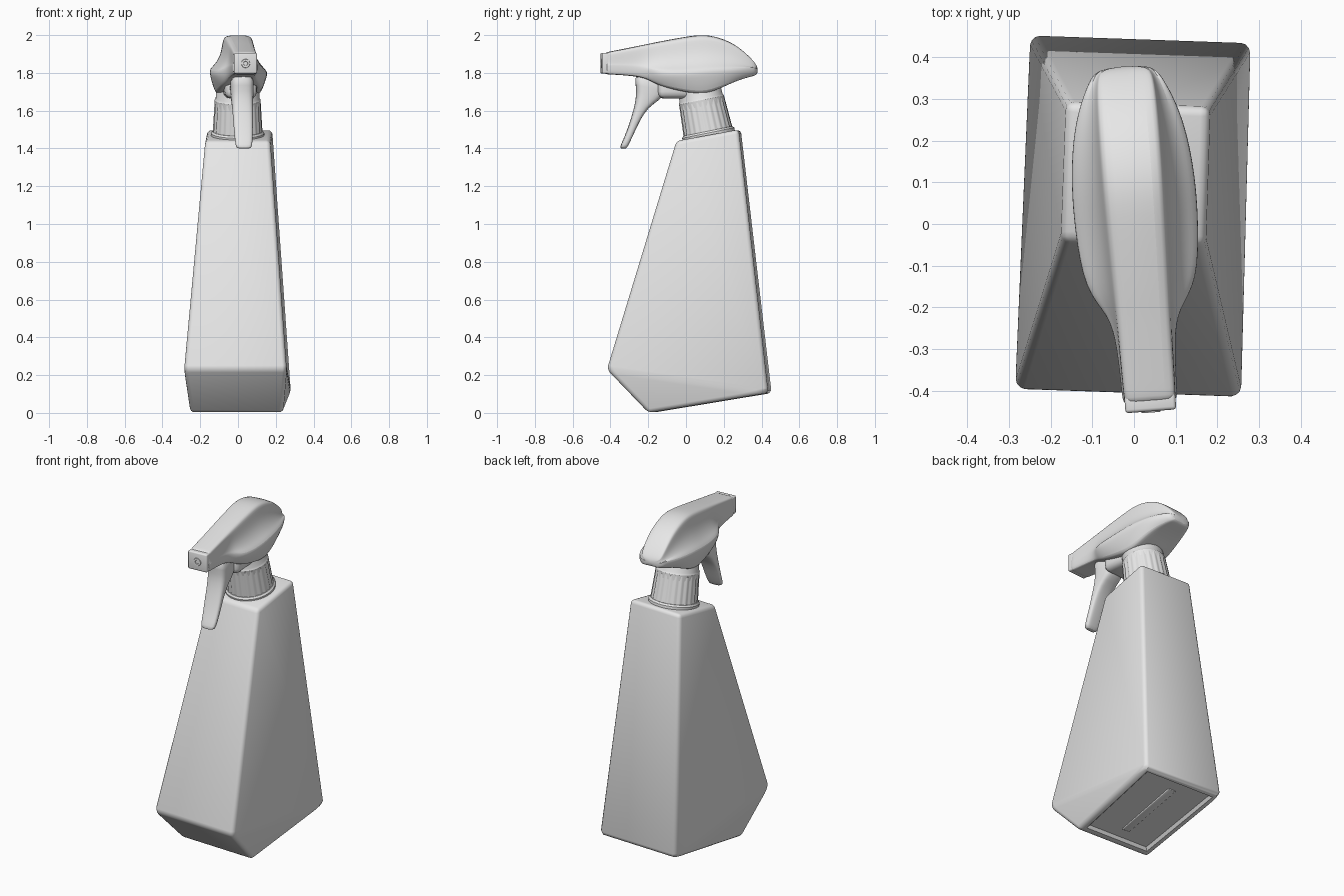
import bpy, bmesh
from math import sin, cos, pi, radians
from mathutils import Vector

cube = bpy.data.objects.get("Cube")
if cube:
    bpy.data.objects.remove(cube, do_unlink=True)

# One plain grey plastic
GREY = (0.8, 0.8, 0.8, 1)
plastic = bpy.data.materials.new("grey_plastic")
plastic.use_nodes = True
plastic.diffuse_color = GREY
plastic.node_tree.nodes["Principled BSDF"].inputs["Base Color"].default_value = GREY

HEAD_YAW = radians(4.4)


def finish(name, bm, loc=(0, 0, 0), rot=(0, 0, 0), subsurf=0, angle=35):
    bmesh.ops.recalc_face_normals(bm, faces=bm.faces)
    me = bpy.data.meshes.new(name)
    bm.to_mesh(me)
    bm.free()
    ob = bpy.data.objects.new(name, me)
    bpy.context.collection.objects.link(ob)
    ob.location, ob.rotation_euler = loc, rot
    me.materials.append(plastic)
    if subsurf:
        mod = ob.modifiers.new("smooth", 'SUBSURF')
        mod.levels = mod.render_levels = subsurf
    bpy.ops.object.select_all(action='DESELECT')
    ob.select_set(True)
    bpy.context.view_layer.objects.active = ob
    bpy.ops.object.shade_smooth_by_angle(angle=radians(angle))
    return ob


def loft(rings):
    """Skin closed rings of equal length and cap both ends."""
    bm = bmesh.new()
    rows = [[bm.verts.new(p) for p in ring] for ring in rings]
    n = len(rows[0])
    for a, b in zip(rows, rows[1:]):
        for i in range(n):
            j = (i + 1) % n
            bm.faces.new((a[i], a[j], b[j], b[i]))
    bm.faces.new(rows[0])
    bm.faces.new(rows[-1])
    return bm


def block(name, size, centre, bevel, **kw):
    bm = bmesh.new()
    bmesh.ops.create_cube(bm, size=1)
    for v in bm.verts:
        v.co = Vector(a * b for a, b in zip(v.co, size)) + Vector(centre)
    bmesh.ops.bevel(bm, geom=bm.edges[:], offset=bevel, segments=3,
                    profile=0.5, affect='EDGES')
    return finish(name, bm, **kw)


# Bottle: five-sided profile, (y, z, half width)
profile = [(-0.19, 0.0, 0.245), (0.445, 0.105, 0.265), (0.285, 1.5, 0.172),
           (-0.045, 1.44, 0.172), (-0.41, 0.23, 0.272)]
bm = bmesh.new()
sides = [[bm.verts.new((s * w, y, z)) for y, z, w in profile] for s in (-1, 1)]
for i in range(5):
    j = (i + 1) % 5
    bm.faces.new((sides[0][i], sides[0][j], sides[1][j], sides[1][i]))
for a, b, c, d, e in sides:
    bm.faces.new((b, c, d, e))
    bm.faces.new((a, b, e))
bmesh.ops.recalc_face_normals(bm, faces=bm.faces)
bmesh.ops.bevel(bm, geom=bm.edges[:], offset=0.022, segments=3,
                profile=0.5, affect='EDGES')
bm.normal_update()
# Recessed base with a mould ridge
base = max((f for f in bm.faces if f.normal.z < -0.9), key=lambda f: f.calc_area())
bmesh.ops.inset_region(bm, faces=[base], thickness=0.02)
bmesh.ops.inset_region(bm, faces=[base], thickness=0.02, depth=-0.015)
YAW = radians(-2)
finish("bottle", bm, rot=(0, 0, YAW))
block("base_ridge", (0.05, 0.42, 0.012), (0, 0, 0), 0.004,
      loc=(0, 0.127, 0.068), rot=(radians(9.4), 0, YAW))


# Screw cap: ribbed, tapered, leaning forward
def circle(r, z, n=96, rib=0.0):
    return [((r - rib * (i % 4 > 1)) * cos(2 * pi * i / n),
             (r - rib * (i % 4 > 1)) * sin(2 * pi * i / n), z) for i in range(n)]


cap_place = dict(loc=(-0.002, 0.12, 1.47), rot=(radians(11.5), 0, 0))
finish("cap_ribs", loft([circle(0.133, 0.0, rib=0.004), circle(0.129, 0.06, rib=0.004),
                         circle(0.122, 0.18, rib=0.004)]), **cap_place)
finish("cap_flange", loft([circle(0.138, -0.02), circle(0.141, 0.0),
                           circle(0.141, 0.012), circle(0.133, 0.022)]), **cap_place)
finish("neck_collar", loft([circle(0.119, 0.15), circle(0.122, 0.19), circle(0.116, 0.2),
                            circle(0.112, 0.3)]), **cap_place)

# Spray head: (y, top, top half width, skirt z, skirt half width, bottom, bottom half width)
stations = [
    (-0.43, 1.908, 0.060, 1.825, 0.064, 1.793, 0.060),
    (-0.42, 1.910, 0.062, 1.825, 0.066, 1.793, 0.062),
    (-0.28, 1.938, 0.064, 1.82, 0.069, 1.785, 0.064),
    (-0.21, 1.952, 0.066, 1.81, 0.085, 1.77, 0.075),
    (-0.15, 1.965, 0.068, 1.79, 0.138, 1.73, 0.105),
    (0.00, 1.993, 0.072, 1.79, 0.150, 1.695, 0.120),
    (0.10, 2.006, 0.074, 1.80, 0.150, 1.685, 0.122),
    (0.20, 1.982, 0.074, 1.805, 0.140, 1.73, 0.115),
    (0.28, 1.938, 0.072, 1.81, 0.120, 1.765, 0.095),
    (0.35, 1.872, 0.068, 1.815, 0.088, 1.782, 0.070),
    (0.38, 1.830, 0.055, 1.812, 0.064, 1.792, 0.050)]


def head_ring(y, top, tw, sz, sw, bot, bw):
    h, d = top - sz, sw - tw
    half = [(tw - 0.008, top), (tw, top - 0.1 * h), (tw + 0.15 * d, top - 0.5 * h),
            (tw + 0.6 * d, sz + 0.22 * h), (sw, sz + 0.02), (sw, sz - 0.01),
            (bw, bot), (bw - 0.015, bot)]
    return ([(x, y, z) for x, z in half] + [(-x, y, z) for x, z in reversed(half)])


head_place = dict(loc=(0.006, 0, 0), rot=(0, 0, HEAD_YAW))
finish("spray_head", loft([head_ring(*s) for s in stations]), subsurf=2, angle=50, **head_place)

# Nozzle plate with a round outlet
block("nozzle", (0.122, 0.05, 0.108), (0, -0.425, 1.851), 0.008, **head_place)
finish("nozzle_outlet", loft([[(x, -0.449 - d, 1.85 + y) for x, y, _ in circle(r, 0, 24)]
                              for r, d in ((0.024, 0), (0.022, 0.004), (0.012, 0.004),
                                           (0.010, 0.0))]), **head_place)

# Trigger housing between skirt and collar
block("trigger_housing", (0.17, 0.2, 0.12), (0, -0.055, 1.725), 0.035, **head_place)

# Trigger: (front y, back y, front z, back z, half width)
lever = [(-0.280, -0.10, 1.81, 1.78, 0.064), (-0.266, -0.10, 1.73, 1.70, 0.062),
         (-0.264, -0.14, 1.68, 1.655, 0.060), (-0.274, -0.20, 1.62, 1.62, 0.056),
         (-0.294, -0.248, 1.55, 1.545, 0.053), (-0.322, -0.283, 1.47, 1.465, 0.049),
         (-0.348, -0.31, 1.415, 1.41, 0.045), (-0.350, -0.318, 1.398, 1.398, 0.036)]


def lever_ring(yf, yb, zf, zb, w):
    ring = []
    for i in range(16):
        c, s = cos(2 * pi * i / 16), sin(2 * pi * i / 16)
        # squared-off oval
        c, s = (abs(v) ** 0.6 * (1 if v > 0 else -1) for v in (c, s))
        t = (s + 1) / 2
        ring.append((w * c, yf + (yb - yf) * t, zf + (zb - zf) * t))
    return ring


finish("trigger", loft([lever_ring(*r) for r in lever]), subsurf=1, angle=50, **head_place)
